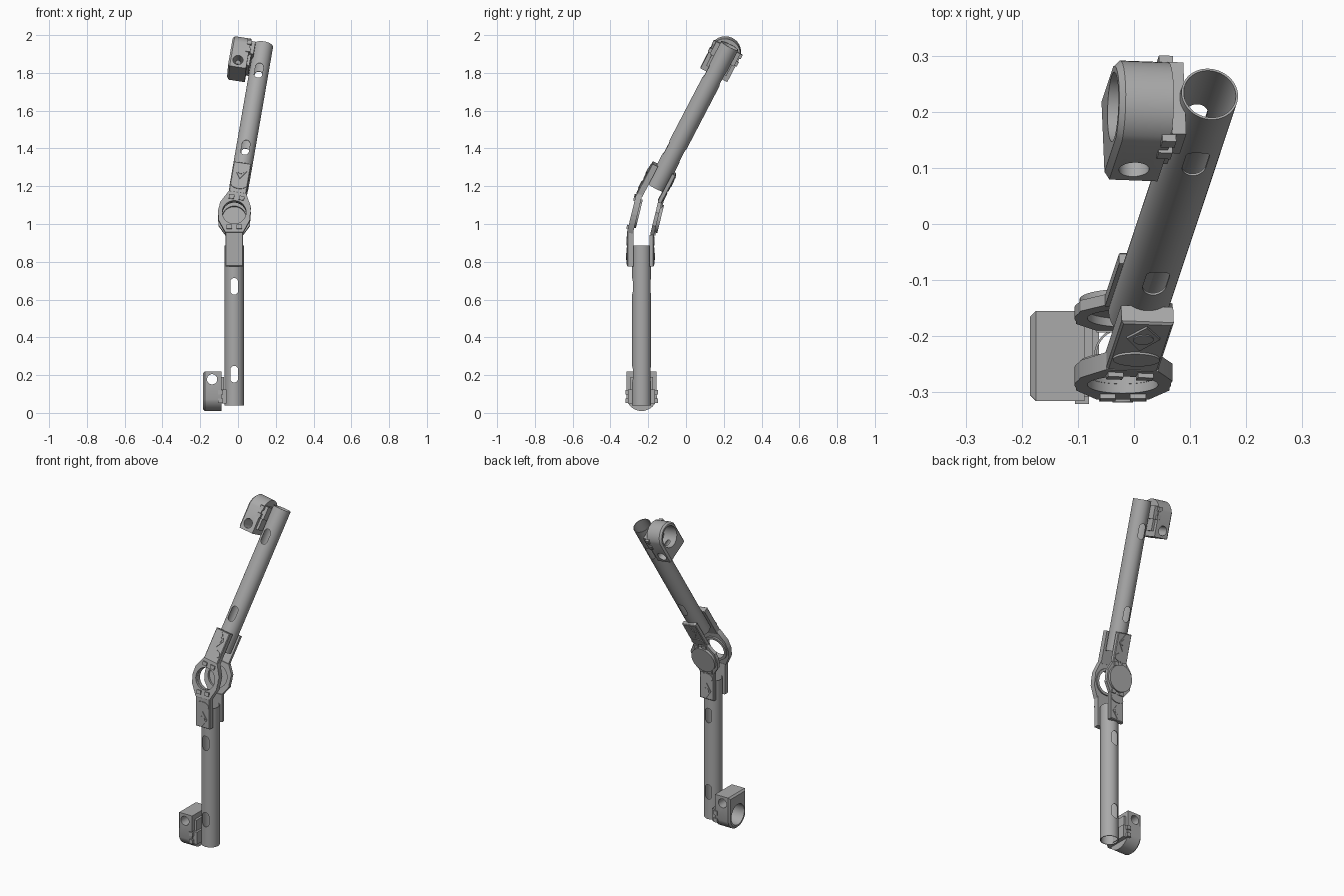
import bpy, bmesh
from math import sin, cos, pi, radians
from mathutils import Matrix, Vector

if "Cube" in bpy.data.objects:
    bpy.data.objects.remove(bpy.data.objects["Cube"])

gray = bpy.data.materials.new("metal gray")
gray.use_nodes = True
gray.diffuse_color = (0.4, 0.4, 0.4, 1)
gray.node_tree.nodes["Principled BSDF"].inputs["Base Color"].default_value = (0.4, 0.4, 0.4, 1)

X, Y, Z = Vector((1, 0, 0)), Vector((0, 1, 0)), Vector((0, 0, 1))
KNEE = Vector((-0.02, -0.235, 1.05))
TILT = radians(13.7)                       # half of the bend at the knee
MID = Vector((0, sin(TILT), cos(TILT)))    # direction along the hinge plates
FACE = Vector((0, -cos(TILT), sin(TILT)))  # outward normal of the front hinge plate
HUB = FACE * -0.0237                       # hinge centre relative to the knee
parts = []


def frame(a, b, c, origin=Vector()):
    """Matrix whose columns are the outline axes and the extrusion axis."""
    m = Matrix((a, b, c)).transposed().to_4x4()
    m.translation = origin
    return m


def arc(cx, cy, rx, ry, start, end, n):
    return [(cx + rx * cos(radians(start + (end - start) * i / n)),
             cy + ry * sin(radians(start + (end - start) * i / n))) for i in range(n + 1)]


def circle(cx, cy, rx, ry=None, n=40):
    return arc(cx, cy, rx, ry or rx, 0, 360, n)[:-1]


def rect(x0, x1, y0, y1):
    return [(x0, y0), (x1, y0), (x1, y1), (x0, y1)]


def stadium(cy, r, half):
    return arc(0, cy + half, r, r, 0, 180, 10) + arc(0, cy - half, r, r, 180, 360, 10)


def prism(name, outline, d0, d1, basis, bevel=0, keep=True):
    """Extrude an outline between two depths in the given frame."""
    bm = bmesh.new()
    face = bm.faces.new([bm.verts.new((a, b, d0)) for a, b in outline])
    new = bmesh.ops.extrude_face_region(bm, geom=[face])["geom"]
    top = [v for v in new if isinstance(v, bmesh.types.BMVert)]
    bmesh.ops.translate(bm, verts=top, vec=(0, 0, d1 - d0))
    if bevel:
        edges = list({e for v in top for e in v.link_edges if all(w in top for w in e.verts)})
        bmesh.ops.bevel(bm, geom=edges, offset=bevel, segments=1, affect='EDGES')
    bm.transform(basis)
    bmesh.ops.recalc_face_normals(bm, faces=bm.faces)
    mesh = bpy.data.meshes.new(name)
    bm.to_mesh(mesh)
    bm.free()
    obj = bpy.data.objects.new(name, mesh)
    bpy.context.collection.objects.link(obj)
    mesh.materials.append(gray)
    if keep:
        parts.append(obj)
    return obj


def cut(obj, outline, d0, d1, basis):
    """Cut an extruded outline out of a part."""
    cutter = prism("cutter", outline, d0, d1, basis, keep=False)
    cutter.hide_render = True
    mod = obj.modifiers.new("cut", 'BOOLEAN')
    mod.operation, mod.object, mod.solver = 'DIFFERENCE', cutter, 'EXACT'
    bpy.context.view_layer.objects.active = obj
    bpy.ops.object.modifier_apply(modifier=mod.name)
    bpy.data.objects.remove(cutter)


def bracket(prefix, side, outer):
    """One leg plate with half of the bent hinge plate and its decoration."""
    sign = 1 if side == "front" else -1
    name = f"{prefix}_{side}_"
    leg = frame(X, Z, -Y * sign)
    mid = frame(X, MID, FACE * sign, HUB)
    bend = 0.12 * outer * sign
    prism(name + "leg_plate", rect(-0.047, 0.047, -0.275, -0.1 + bend), 0.042, outer, leg, 0.004)
    # Half hinge plate flaring out to an open ring
    outline = ([(-0.047, -0.1 - bend), (0.047, -0.1 - bend), (0.083, -0.042)]
               + arc(0, 0, 0.086, 0.086, -15, 8, 4)
               + arc(0, 0, 0.063, 0.063, 8, -188, 28)
               + arc(0, 0, 0.086, 0.086, -188, -165, 4) + [(-0.083, -0.042)])
    prism(name + "hinge_plate", outline, 0.045, outer, mid)
    # Thin raised ornaments on the leg plate
    top = outer + 0.004
    prism(name + "oval", circle(0, -0.14, 0.042, 0.024), outer, top, leg)
    prism(name + "diamond", [(0, -0.265), (0.03, -0.222), (0, -0.175), (-0.03, -0.222)], outer, top, leg)
    prism(name + "disc", circle(0, -0.222, 0.018), top, top + 0.002, leg)
    # Small bolt blocks below the ring
    for x in (-0.027, 0.027):
        prism(name + "bolt_block", rect(x - 0.014, x + 0.014, -0.092, -0.07), outer, outer + 0.008, mid)


def clamp(prefix):
    """Side clamp with a large ring bore and a smaller cross bore."""
    side = frame(Y, Z, X)
    front = frame(X, Z, -Y)
    outline = [(0.08, -0.83), (-0.08, -0.83)] + arc(0, -0.957, 0.083, 0.083, 195, 345, 14)
    body = prism(prefix + "_clamp_body", outline, -0.068, -0.165, side, 0.01)
    cut(body, circle(0, -0.957, 0.062), -0.3, -0.075, side)
    cut(body, circle(-0.117, -0.872, 0.027), -0.2, 0.2, front)
    prism(prefix + "_clamp_saddle", rect(-0.072, 0.072, -1.0, -0.925), -0.07, -0.042, side)
    prism(prefix + "_clamp_step", rect(-0.06, 0.06, -0.925, -0.86), -0.07, -0.054, side)
    for y in (-0.074, 0.074):
        for z in (-0.985, -0.94):
            prism(prefix + "_clamp_lug", rect(y - 0.012, y + 0.012, z - 0.012, z + 0.012), -0.085, -0.06, side)


def arm(prefix, matrix, length):
    """Tube, two brackets and a clamp, built hanging below the knee."""
    first = len(parts)
    tube = prism(prefix + "_tube", circle(0, 0, 0.051, n=64), -length, -0.165, frame(X, Y, Z))
    cut(tube, circle(0, 0, 0.047, n=64), -2, 1, frame(X, Y, Z))
    for z in (-0.38, -0.845):
        cut(tube, stadium(z, 0.021, 0.023), -0.2, 0.2, frame(X, Z, -Y))
    bracket(prefix, "front", 0.077)
    bracket(prefix, "back", 0.065)
    clamp(prefix)
    for obj in parts[first:]:
        obj.data.transform(matrix)
        if matrix.determinant() < 0:
            obj.data.flip_normals()


place = Matrix.Translation(KNEE)
mirror = Matrix.Scale(-1, 4, MID)
swing = Matrix.Rotation(radians(-9), 4, FACE)
if (swing @ mirror @ -Z).x < 0:
    swing.invert()
arm("lower", place, 1.01)
arm("upper", place @ swing @ mirror, 1.02)

# Bearing rings at the hinge
for side, sign, d0, d1 in (("front", 1, 0.036, 0.06), ("back", -1, 0.06, 0.08)):
    basis = place @ frame(X, MID, FACE * sign, HUB)
    ring = prism(side + "_hinge_ring", circle(0, 0, 0.077, n=48), d0, d1, basis)
    cut(ring, circle(0, 0, 0.062, n=48), -0.1, 0.2, basis)

# Smooth round surfaces, keep hard edges
bpy.ops.object.select_all(action='DESELECT')
for obj in parts:
    obj.select_set(True)
bpy.context.view_layer.objects.active = parts[0]
bpy.ops.object.shade_smooth_by_angle(angle=radians(30))
